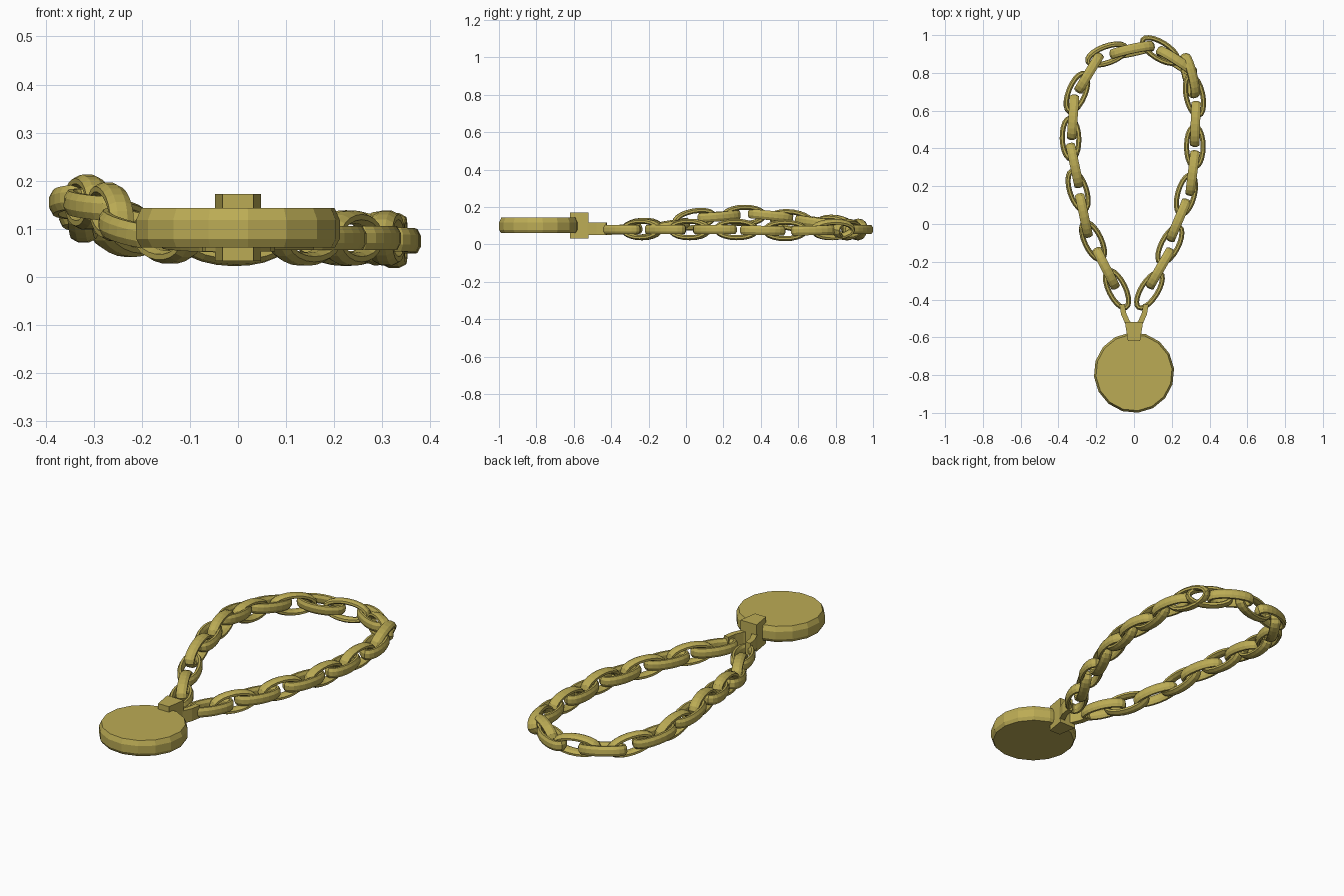
import bpy, bmesh, math
from mathutils import Matrix, Vector

if "Cube" in bpy.data.objects:
    bpy.data.objects.remove(bpy.data.objects["Cube"])

gold = bpy.data.materials.new("gold")
gold.diffuse_color = (0.50, 0.41, 0.09, 1)
gold.use_nodes = True
gold.node_tree.nodes["Principled BSDF"].inputs["Base Color"].default_value = gold.diffuse_color


def finish(name, bm):
    bmesh.ops.recalc_face_normals(bm, faces=bm.faces)
    me = bpy.data.meshes.new(name)
    bm.to_mesh(me)
    bm.free()
    me.materials.append(gold)
    ob = bpy.data.objects.new(name, me)
    bpy.context.collection.objects.link(ob)
    return ob


def stack(name, rings):
    """Skin closed rings of points and cap both ends."""
    bm = bmesh.new()
    vs = [[bm.verts.new(p) for p in r] for r in rings]
    n = len(rings[0])
    for a, b in zip(vs, vs[1:]):
        for i in range(n):
            j = (i + 1) % n
            bm.faces.new((a[i], a[j], b[j], b[i]))
    bm.faces.new(vs[0])
    bm.faces.new(vs[-1])
    return finish(name, bm)


# Oval chain link, wire deeper than it is wide
def link_mesh(a=0.108, b=0.044, wr=0.0145, wz=0.027, n=20, m=8):
    bm = bmesh.new()
    rings = []
    for i in range(n):
        t = 2 * math.pi * i / n
        c = Vector((a * math.cos(t), b * math.sin(t), 0))
        nrm = Vector((b * math.cos(t), a * math.sin(t), 0)).normalized()
        rings.append([bm.verts.new(c + nrm * wr * math.cos(s) + Vector((0, 0, wz * math.sin(s))))
                      for s in (2 * math.pi * (k + 0.5) / m for k in range(m))])
    for i in range(n):
        p, q = rings[i], rings[(i + 1) % n]
        for k in range(m):
            l = (k + 1) % m
            bm.faces.new((p[k], q[k], q[l], p[l]))
    ob = finish("chain_link_01", bm)
    return ob


# Chain: x, y, z, heading, roll for each link
links = [
    (-0.09, -0.345, 0.08, 116, 0), (-0.148, -0.235, 0.085, 117, 90),
    (-0.217, -0.09, 0.10, 115, 0), (-0.265, 0.045, 0.135, 102, 90),
    (-0.296, 0.177, 0.15, 108, 0), (-0.314, 0.31, 0.155, 102, 90),
    (-0.336, 0.452, 0.155, 92, 0), (-0.323, 0.565, 0.13, 86, 90),
    (-0.302, 0.696, 0.12, 68, 0), (-0.238, 0.80, 0.10, 59, 90),
    (-0.143, 0.897, 0.085, 20, 10), (-0.01, 0.92, 0.08, 12, 80),
    (0.138, 0.918, 0.08, -32, 0), (0.225, 0.86, 0.08, -33, 80),
    (0.295, 0.785, 0.08, -76, 70), (0.32, 0.68, 0.075, -78, 0),
    (0.325, 0.53, 0.075, -92, 90), (0.322, 0.41, 0.075, -90, 0),
    (0.31, 0.27, 0.08, -97, 90), (0.275, 0.155, 0.08, -105, 0),
    (0.235, 0.02, 0.08, -113, 90), (0.19, -0.11, 0.08, -118, 0),
    (0.138, -0.235, 0.08, -120, 90), (0.082, -0.35, 0.08, -122, 0),
]
first = link_mesh()
for i, (x, y, z, yaw, roll) in enumerate(links):
    ob = first
    if i:
        ob = bpy.data.objects.new("chain_link_%02d" % (i + 1), first.data)
        bpy.context.collection.objects.link(ob)
    p, q = links[max(i - 1, 0)], links[min(i + 1, len(links) - 1)]
    run = math.hypot(q[0] - p[0], q[1] - p[1])
    pitch = math.atan2(q[2] - p[2], run)
    ob.matrix_world = (Matrix.Translation((x, y, z))
                       @ Matrix.Rotation(math.radians(yaw), 4, 'Z')
                       @ Matrix.Rotation(-pitch, 4, 'Y')
                       @ Matrix.Rotation(math.radians(roll), 4, 'X'))

# Round pendant with a chamfered rim
profile = [(0.203, 0.061), (0.213, 0.078), (0.213, 0.118), (0.202, 0.143)]
stack("pendant_disc", [[(r * math.cos(2 * math.pi * k / 16 + 0.1),
                         -0.787 + r * math.sin(2 * math.pi * k / 16 + 0.1), z)
                        for k in range(16)] for r, z in profile])

# Tapered clasp block holding the pendant
clasp = [(-0.048, -0.52), (0.048, -0.52), (0.032, -0.62), (-0.032, -0.62)]
stack("pendant_clasp", [[(x, y, z) for x, y in clasp] for z in (0.032, 0.172)])

# Bent strip joining the clasp to both chain ends
half = [(-0.063, -0.425), (-0.055, -0.475), (-0.035, -0.52), (-0.012, -0.548)]
path = [Vector(p) for p in half] + [Vector((-x, y)) for x, y in reversed(half)]
rings = []
for i, p in enumerate(path):
    d = (path[min(i + 1, len(path) - 1)] - path[max(i - 1, 0)]).normalized()
    s = Vector((-d.y, d.x)) * 0.014
    rings.append([(p.x + k * s.x, p.y + k * s.y, z)
                  for k, z in ((-1, 0.052), (1, 0.052), (1, 0.118), (-1, 0.118))])
stack("connector_loop", rings)
